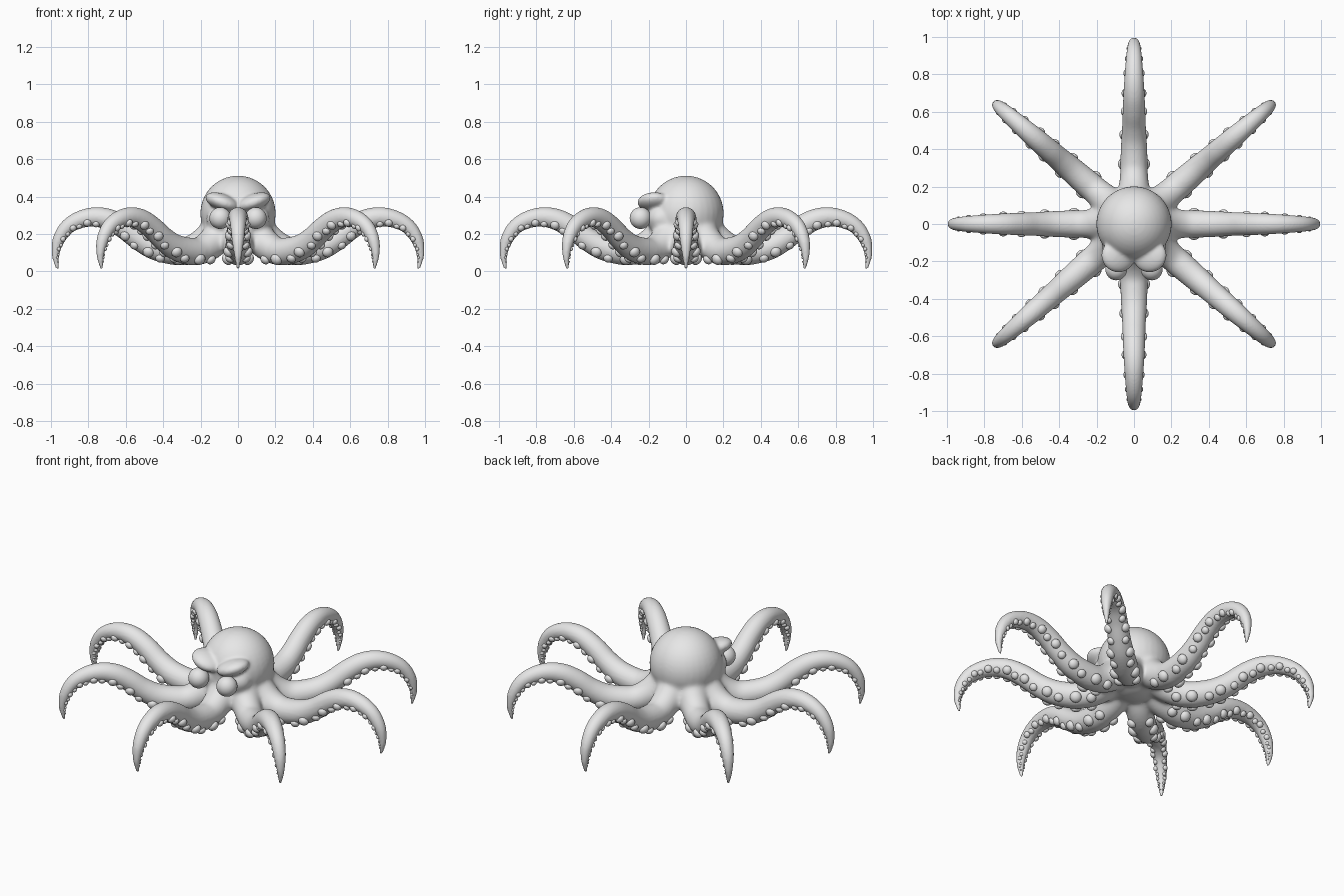
import bpy, bmesh, math
from mathutils import Vector, Matrix

cube = bpy.data.objects.get("Cube")
if cube:
    bpy.data.objects.remove(cube, do_unlink=True)

GREY = (0.8, 0.8, 0.8, 1.0)
skin = bpy.data.materials.new("plain grey")
skin.use_nodes = True
skin.diffuse_color = GREY
skin.node_tree.nodes["Principled BSDF"].inputs["Base Color"].default_value = GREY

# Arm centre line: distance from the middle, height, thickness
ARM = [(.06, .25, .08), (.13, .195, .087), (.2, .14, .082), (.28, .108, .075),
       (.36, .11, .072), (.45, .132, .068), (.53, .176, .063), (.61, .235, .06),
       (.69, .277, .057), (.77, .291, .052), (.85, .275, .046), (.915, .235, .04),
       (.958, .17, .033), (.975, .1, .022), (.972, .05, .014), (.965, .013, .007)]
DIAGONAL = 41
ANGLES = [0, DIAGONAL, 90, 180 - DIAGONAL, 180, 180 + DIAGONAL, 270, 360 - DIAGONAL]


def sample_path(points, steps=6):
    """Smooth curve through the points."""
    pts = [Vector(p) for p in points]
    pts = [2 * pts[0] - pts[1]] + pts + [2 * pts[-1] - pts[-2]]
    out = []
    for a, b, c, d in zip(pts, pts[1:], pts[2:], pts[3:]):
        for i in range(steps):
            t = i / steps
            out.append(b + (c - a) * t / 2 + (2 * a - 5 * b + 4 * c - d) * t * t / 2
                       + (3 * b - a - 3 * c + d) * t ** 3 / 2)
    return out + [pts[-2]]


PATH = sample_path(ARM)


def underside(i):
    """Direction that the gripping side of the arm faces."""
    t = PATH[min(i + 1, len(PATH) - 1)] - PATH[max(i - 1, 0)]
    return Vector((t.y, 0, -t.x)).normalized()


def add_arm(bm, angle, sides=24):
    turn = Matrix.Rotation(math.radians(angle), 3, "Z")
    side = Vector((0, 1, 0))
    rings = []
    for i, (r, z, thick) in enumerate(PATH):
        down = underside(i)
        ring = []
        for k in range(sides):
            a = 2 * math.pi * k / sides
            off = (down * math.cos(a) + side * math.sin(a)) * thick
            ring.append(bm.verts.new(turn @ (Vector((r, 0, z)) + off)))
        rings.append(ring)
    for lower, upper in zip(rings, rings[1:]):
        for k in range(sides):
            n = (k + 1) % sides
            bm.faces.new((lower[k], lower[n], upper[n], upper[k]))
    bm.faces.new(rings[0][::-1])
    bm.faces.new(rings[-1])


def add_ball(bm, centre, size, rotation=Matrix(), u=32, v=20):
    mat = Matrix.Translation(centre) @ rotation @ Matrix.Diagonal((*size, 1))
    bmesh.ops.create_uvsphere(bm, u_segments=u, v_segments=v, radius=1, matrix=mat)


def finish(bm, name):
    bmesh.ops.recalc_face_normals(bm, faces=bm.faces[:])
    for f in bm.faces:
        f.smooth = True
    mesh = bpy.data.meshes.new(name)
    bm.to_mesh(mesh)
    bm.free()
    mesh.materials.append(skin)
    obj = bpy.data.objects.new(name, mesh)
    bpy.context.collection.objects.link(obj)
    return obj


# Head, brows, cheeks and arms, fused into one skin
bm = bmesh.new()
add_ball(bm, (0, 0, .31), (.202, .202, .202))
add_ball(bm, (0, 0, .22), (.175, .175, .13))
add_ball(bm, (0, -.1, .27), (.1, .1, .12))
for s in (-1, 1):
    tilt = Matrix.Rotation(-.35 * s, 4, "Y") @ Matrix.Rotation(.25 * s, 4, "Z")
    add_ball(bm, (.085 * s, -.17, .37), (.095, .09, .045), tilt)
    add_ball(bm, (.08 * s, -.13, .28), (.09, .08, .08))
for angle in ANGLES:
    add_arm(bm, angle)
body = finish(bm, "head_and_arms")
remesh = body.modifiers.new("fuse", "REMESH")
remesh.mode = "VOXEL"
remesh.voxel_size = .0075
bpy.context.view_layer.update()
fused = bpy.data.meshes.new_from_object(
    body.evaluated_get(bpy.context.evaluated_depsgraph_get()))
body.modifiers.clear()

# Soften the joints where the arms and brows meet the head
bm = bmesh.new()
bm.from_mesh(fused)
near = [v for v in bm.verts if v.co.xy.length < .32]
roots = [v for v in near if v.co.z < .27 and v.co.xy.length < .3]
for verts, rounds in ((roots, 22), (near, 7), (bm.verts[:], 2)):
    for _ in range(rounds):
        bmesh.ops.smooth_vert(bm, verts=verts, factor=.5, use_axis_x=True,
                              use_axis_y=True, use_axis_z=True)
for f in bm.faces:
    f.smooth = True
bm.to_mesh(body.data)
bm.free()
body.data.materials.clear()
body.data.materials.append(skin)

# Eyes
for s, label in ((1, "left"), (-1, "right")):
    bm = bmesh.new()
    add_ball(bm, (.095 * s, -.243, .285), (.058, .058, .058))
    finish(bm, label + "_eye")

# Two rows of suckers under the arm, shrinking towards the tip
bm = bmesh.new()
travel, goal, count = 0, 0, 0
for i in range(1, len(PATH) - 5):
    r, z, thick = PATH[i]
    if r < .24:
        continue
    travel += (PATH[i] - PATH[i - 1]).xy.length
    if travel < goal:
        continue
    size = thick * (.44 if count % 2 else .36)
    spread = math.radians(54 if count % 2 else 42)
    for s in (-1, 1):
        out = underside(i) * math.cos(spread) + Vector((0, s * math.sin(spread), 0))
        add_ball(bm, Vector((r, 0, z)) + out * thick * .98, (size, size, size * .75),
                 out.to_track_quat("Z", "Y").to_matrix().to_4x4(), 14, 8)
    goal = travel + size * 2.3
    count += 1
suckers = finish(bm, "suckers_1")
for n, angle in enumerate(ANGLES):
    copy = suckers
    if n:
        copy = suckers.copy()
        copy.name = f"suckers_{n + 1}"
        bpy.context.collection.objects.link(copy)
    copy.rotation_euler.z = math.radians(angle)
